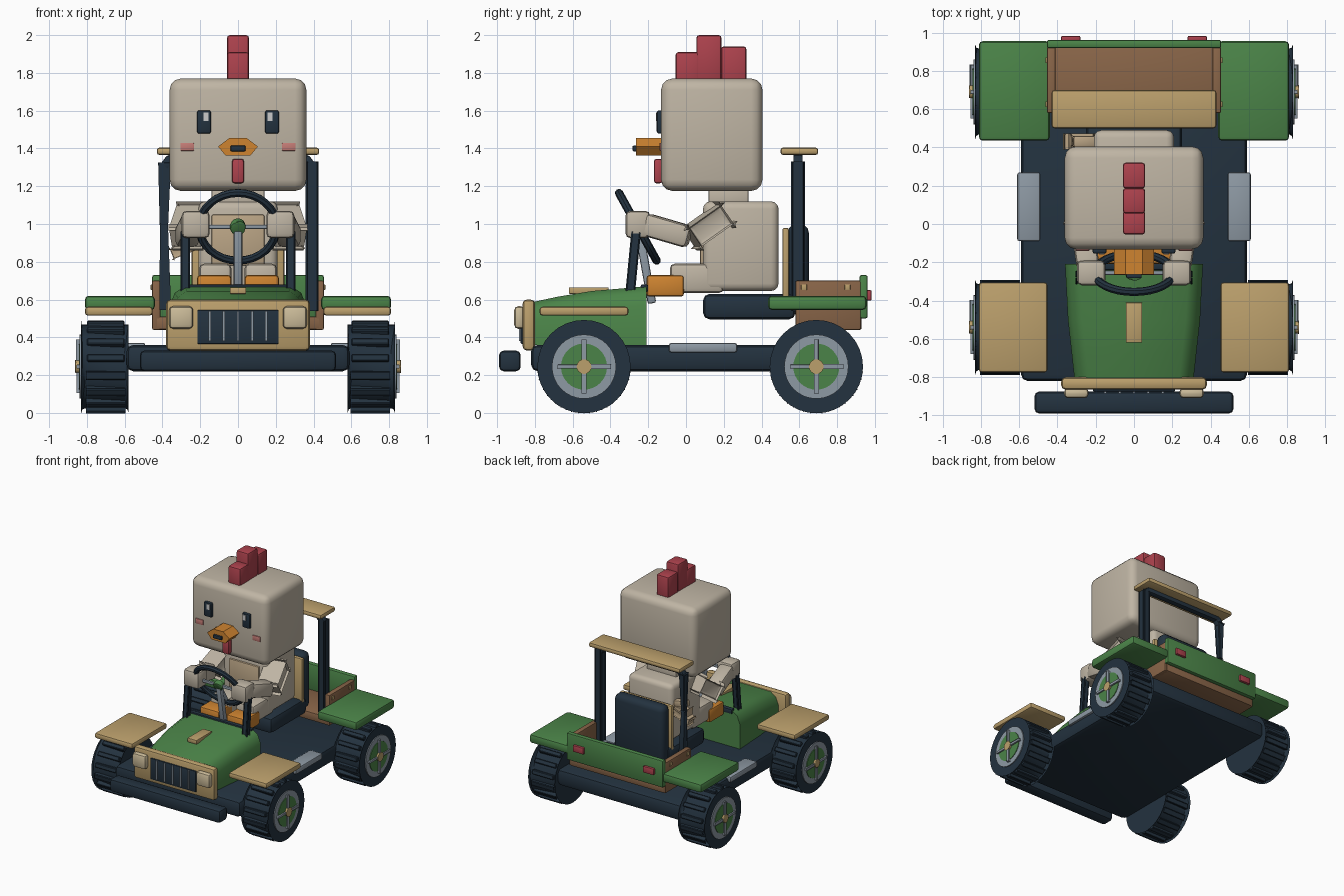
import bpy, bmesh, math
from mathutils import Vector, Matrix

if "Cube" in bpy.data.objects:
    bpy.data.objects.remove(bpy.data.objects["Cube"])

COLORS = dict(cream=(.52, .46, .37), dark=(.017, .032, .05), green=(.07, .23, .065),
              gold=(.50, .35, .15), brown=(.25, .13, .065), red=(.42, .055, .075),
              orange=(.62, .23, .03), grey=(.27, .32, .37), pink=(.55, .2, .18),
              tan=(.5, .38, .24), white=(.8, .8, .8), lamp=(.6, .5, .32))
MATS = {}
for key, c in COLORS.items():
    MATS[key] = bpy.data.materials.new(key)
    MATS[key].diffuse_color = (*c, 1)


def finish(name, bm, mat, bevel=0, seg=2):
    if bevel:
        edges = [e for e in bm.edges if e.calc_face_angle(0) > .7]
        bmesh.ops.bevel(bm, geom=edges, offset=bevel, segments=seg, profile=.5,
                        affect='EDGES', clamp_overlap=True)
    bmesh.ops.recalc_face_normals(bm, faces=bm.faces)
    me = bpy.data.meshes.new(name)
    bm.to_mesh(me)
    bm.free()
    me.materials.append(MATS[mat])
    ob = bpy.data.objects.new(name, me)
    bpy.context.collection.objects.link(ob)
    return ob


def box(name, x, y, z, mat, bevel=.01, both=False, seg=2):
    """Box from (min, max) ranges; both=True repeats it on the other side."""
    for s in ((1, -1) if both else (1,)):
        bm = bmesh.new()
        bmesh.ops.create_cube(bm, size=1)
        for v in bm.verts:
            v.co = Vector((s * (x[0] + x[1]) / 2 + v.co.x * (x[1] - x[0]),
                           (y[0] + y[1]) / 2 + v.co.y * (y[1] - y[0]),
                           (z[0] + z[1]) / 2 + v.co.z * (z[1] - z[0])))
        finish(name, bm, mat, bevel, seg)


def beam(name, a, b, w, d, mat, bevel=.01, both=False, taper=1):
    """Square bar between two points."""
    for s in ((1, -1) if both else (1,)):
        p, q = Vector((s * a[0], a[1], a[2])), Vector((s * b[0], b[1], b[2]))
        bm = bmesh.new()
        bmesh.ops.create_cube(bm, size=1)
        for v in bm.verts:
            k = taper if v.co.z > 0 else 1
            v.co = Vector((v.co.x * w * k, v.co.y * d * k, v.co.z * (q - p).length))
        rot = (q - p).to_track_quat('Z', 'Y').to_matrix().to_4x4()
        bm.transform(Matrix.Translation((p + q) / 2) @ rot)
        finish(name, bm, mat, bevel)


def disc(name, x0, x1, y, z, r, mat, bevel=0, n=32):
    """Cylinder along x."""
    bm = bmesh.new()
    bmesh.ops.create_cone(bm, cap_ends=True, segments=n, radius1=r, radius2=r, depth=abs(x1 - x0))
    bm.transform(Matrix.Translation(((x0 + x1) / 2, y, z)) @ Matrix.Rotation(math.pi / 2, 4, 'Y'))
    finish(name, bm, mat, bevel)


def loft(name, sections, mat, bevel=0):
    """Skin between equal-length point loops, with end caps."""
    bm = bmesh.new()
    rings = [[bm.verts.new(p) for p in s] for s in sections]
    n = len(rings[0])
    for a, b in zip(rings, rings[1:]):
        for i in range(n):
            bm.faces.new((a[i], a[(i + 1) % n], b[(i + 1) % n], b[i]))
    bm.faces.new(rings[0])
    bm.faces.new(rings[-1])
    finish(name, bm, mat, bevel)


# chassis, bumper and steps
box('chassis', (-.59, .59), (-.82, .90), (.22, .36), 'dark', .035)
box('front_bumper', (-.52, .52), (-.99, -.875), (.22, .33), 'dark', .025)
box('side_step', (.49, .61), (-.09, .27), (.32, .37), 'grey', .012, True)

# wheels
for y in (-.54, .69):
    for s in (1, -1):
        disc('tyre', s * .58, s * .83, y, .245, .222, 'dark', .025)
        disc('rim', s * .8, s * .838, y, .245, .17, 'grey')
        disc('hub_plate', s * .8, s * .843, y, .245, .122, 'green')
        disc('hub_cap', s * .8, s * .862, y, .245, .034, 'gold', .005, 16)
        for i in range(4):
            t = i * math.pi / 2
            c, sn = math.cos(t), math.sin(t)
            beam('spoke', (s * .845, y + .03 * c, .245 + .03 * sn),
                 (s * .845, y + .14 * c, .245 + .14 * sn), .02, .02, 'grey', .003)
        for i in range(16):
            t = (i + .5) * math.pi / 8
            bm = bmesh.new()
            bmesh.ops.create_cube(bm, size=1)
            bm.transform(Matrix.Translation((s * .7, y, .245)) @ Matrix.Rotation(t, 4, 'X')
                         @ Matrix.Translation((0, 0, .22)) @ Matrix.Diagonal((.2, .036, .05, 1)))
            finish('tread', bm, 'dark', .005, 1)

# hood
secs = []
for y, w, top in ((-.82, .31, .585), (-.68, .325, .615), (-.5, .345, .645), (-.21, .36, .67)):
    half = [(w, .36), (w, top - .1), (w - .025, top - .035), (w - .075, top)]
    secs.append([(x, y, z) for x, z in half] + [(-x, y, z) for x, z in reversed(half)])
loft('hood', secs, 'green')
box('hood_strip', (-.043, .043), (-.62, -.41), (.63, .665), 'gold', .005)
box('dash_bar', (-.29, .29), (-.24, -.2), (.64, .68), 'dark', .008)

# front panel, grille and headlights
box('front_panel', (-.38, .38), (-.865, -.80), (.33, .60), 'gold', .022)
box('grille', (-.215, .215), (-.875, -.85), (.365, .545), 'dark', .006)
for i in range(-2, 3):
    box('grille_bar', (i * .075 - .006, i * .075 + .006), (-.885, -.87), (.38, .54), 'grey', 0)
box('headlight', (.237, .365), (-.91, -.855), (.445, .565), 'lamp', .022, True)

# fenders
box('front_fender', (.452, .81), (-.775, -.305), (.515, .562), 'gold', .015, True)
box('rear_fender', (.44, .81), (.435, .955), (.545, .62), 'green', .02, True)

# cargo bed
box('bed_floor', (-.44, .44), (.58, .93), (.44, .51), 'brown', .01)
box('bed_side', (.41, .455), (.58, .925), (.44, .70), 'brown', .008, True)
box('tailgate', (-.455, .455), (.918, .962), (.5, .73), 'green', .012)
box('tail_light', (.28, .38), (.955, .982), (.595, .65), 'red', .006, True)
for y in (.61, .84):
    box('bed_bolt', (.45, .462), (y, y + .03), (.65, .68), 'gold', .003, True)

# seat
box('seat_cushion', (-.25, .25), (.09, .58), (.495, .63), 'dark', .035)
box('seat_back', (-.235, .235), (.54, .65), (.52, 1.0), 'dark', .045, seg=3)
box('seat_trim', (-.245, .245), (.51, .545), (.55, .98), 'gold', .012)

# roll bar and roof
beam('roll_post', (.392, .593, .55), (.392, .593, 1.32), .05, .055, 'dark', .01)
beam('roll_post', (-.385, .593, .55), (-.392, .593, 1.0), .05, .05, 'dark', .006, taper=.6)
beam('roll_post', (-.389, .593, 1.32), (-.392, .593, 1.0), .05, .055, 'dark', .006, taper=.6)
beam('roll_corner', (.392, .593, 1.3), (.355, .593, 1.35), .05, .05, 'dark', .008, True)
beam('roll_crossbar', (-.37, .593, 1.35), (.37, .593, 1.35), .05, .04, 'dark', .008)
box('roof', (-.43, .43), (.50, .70), (1.365, 1.405), 'gold', .015)

# windscreen posts
beam('windscreen_post', (.28, -.295, .64), (.28, -.265, .95), .035, .035, 'dark', .008, True)

# steering wheel, tilted
bm = bmesh.new()
R, r, N, M = .205, .022, 32, 8
g = [[bm.verts.new(((R + r * math.cos(b)) * math.cos(a), (R + r * math.cos(b)) * math.sin(a), r * math.sin(b)))
      for b in (j * math.tau / M for j in range(M))] for a in (i * math.tau / N for i in range(N))]
for i in range(N):
    for j in range(M):
        bm.faces.new((g[i][j], g[(i + 1) % N][j], g[(i + 1) % N][(j + 1) % M], g[i][(j + 1) % M]))
tilt = Matrix.Translation((0, -.255, .985)) @ Matrix.Rotation(math.radians(-60.9), 4, 'X')
bm.transform(tilt)
finish('steering_wheel', bm, 'dark')
bm = bmesh.new()
bmesh.ops.create_cone(bm, cap_ends=True, segments=16, radius1=.042, radius2=.042, depth=.05)
bm.transform(tilt)
finish('steering_hub', bm, 'green', .01)
beam('steering_spoke', (-.2, -.255, .985), (.2, -.255, .985), .022, .022, 'grey', .004)
beam('steering_spoke', (0, -.255, .985), (0, -.155, .81), .022, .022, 'grey', .004)
beam('steering_column', (0, -.18, .58), (0, -.25, .97), .045, .045, 'grey', .01)

# driver head and comb
box('head', (-.362, .362), (-.132, .405), (1.175, 1.77), 'cream', .06, seg=3)
for y, z in (((-.055, .07), (1.72, 1.91)), ((.055, .188), (1.76, 2.0)), ((.185, .32), (1.72, 1.94))):
    box('comb', (-.058, .058), y, z, 'red', .015)

# face
box('eye', (.143, .217), (-.155, -.12), (1.478, 1.602), 'dark', .012, True)
box('eye_glint', (.155, .183), (-.16, -.15), (1.545, 1.59), 'white', 0, True)
box('cheek', (.233, .305), (-.14, -.12), (1.387, 1.43), 'pink', .004, True)
beak = [(-.105, 1.41), (-.045, 1.455), (.045, 1.455), (.105, 1.41), (.065, 1.362), (-.065, 1.362)]
loft('beak', [[(x, y, z) for x, z in beak] for y in (-.265, -.12)], 'orange', .008)
box('mouth', (-.04, .04), (-.283, -.26), (1.385, 1.415), 'dark', .006)
box('wattle', (-.032, .032), (-.17, -.125), (1.215, 1.345), 'red', .014)

# body
box('neck', (-.14, .14), (.12, .33), (1.09, 1.19), 'cream', .01)
box('body', (-.21, .21), (.09, .49), (.645, 1.12), 'cream', .04, seg=3)
box('belly', (-.14, .14), (.075, .1), (.78, 1.05), 'tan', .01)

# legs and feet
box('leg', (.035, .205), (-.085, .2), (.635, .79), 'cream', .025, True)
box('foot', (.035, .217), (-.21, -.01), (.615, .73), 'orange', .018, True)

# arms and hands
beam('upper_arm', (.235, .2, 1.05), (.275, .03, .93), .12, .12, 'cream', .025, True)
beam('forearm', (.275, .02, .93), (.24, -.22, 1.0), .12, .12, 'cream', .025, True)
box('hand', (.15, .298), (-.32, -.19), (.925, 1.07), 'cream', .025, True)

# tail feathers
for i in range(3):
    beam('tail_feather', (-.2, .43, .90 + .03 * i), (-.35 + .015 * i, .43, .84 + .07 * i), .06, .055, 'tan', .012)

# keep creases sharp, curves smooth
bpy.ops.object.select_all(action='SELECT')
bpy.context.view_layer.objects.active = bpy.context.selected_objects[0]
bpy.ops.object.shade_smooth_by_angle(angle=math.radians(35))

for m in bpy.data.materials:
    if m.users and not m.is_grease_pencil:
        m.use_nodes = True
        m.node_tree.nodes["Principled BSDF"].inputs["Base Color"].default_value = m.diffuse_color
